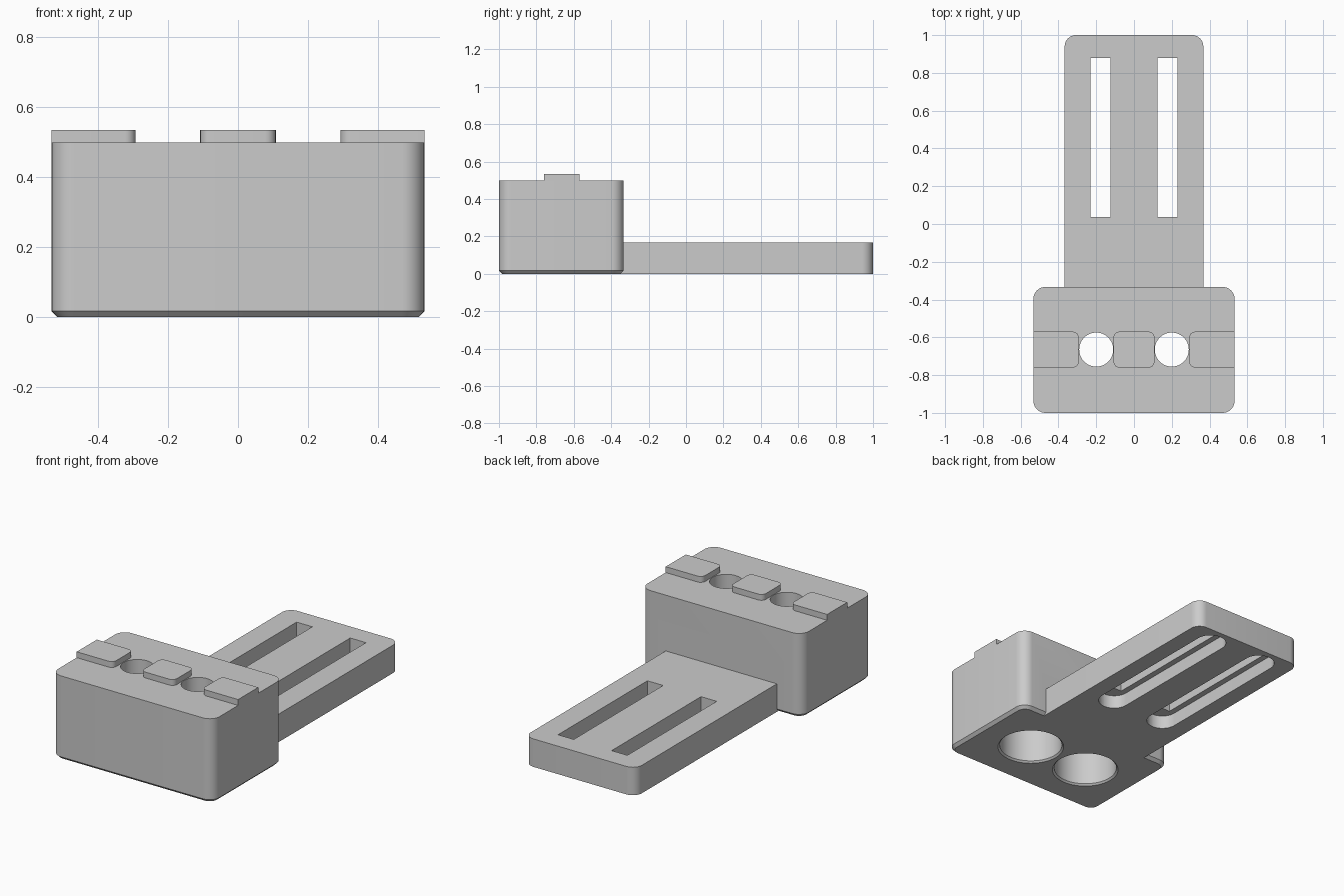
import bpy, bmesh, math

default_cube = bpy.data.objects.get("Cube")
if default_cube:
    bpy.data.objects.remove(default_cube, do_unlink=True)

grey = bpy.data.materials.new("light grey plastic")
grey.use_nodes = True
colour = (0.6, 0.6, 0.6, 1)
grey.diffuse_color = colour
grey.node_tree.nodes["Principled BSDF"].inputs["Base Color"].default_value = colour


def outline(x0, x1, y0, y1, radii, steps=10):
    """Rounded rectangle; radii start at the +x +y corner and run anticlockwise."""
    corners = [(x1, y1, -1, -1), (x0, y1, 1, -1), (x0, y0, 1, 1), (x1, y0, -1, 1)]
    points = []
    for i, ((x, y, sx, sy), r) in enumerate(zip(corners, radii)):
        n = steps if r else 0
        for k in range(n + 1):
            a = math.pi / 2 * (i + k / max(n, 1))
            points.append((x + r * (sx + math.cos(a)), y + r * (sy + math.sin(a))))
    return points


def circle(x, y, r, n=64):
    return [(x + r * math.cos(2 * math.pi * k / n), y + r * math.sin(2 * math.pi * k / n))
            for k in range(n)]


def loft(name, levels):
    """Closed solid through a list of (outline, z) levels."""
    bm = bmesh.new()
    rings = [[bm.verts.new((x, y, z)) for x, y in pts] for pts, z in levels]
    bm.faces.new(rings[0][::-1])
    bm.faces.new(rings[-1])
    for low, high in zip(rings, rings[1:]):
        for i in range(len(low)):
            j = (i + 1) % len(low)
            bm.faces.new((low[i], low[j], high[j], high[i]))
    mesh = bpy.data.meshes.new(name)
    bm.to_mesh(mesh)
    bm.free()
    mesh.materials.append(grey)
    obj = bpy.data.objects.new(name, mesh)
    bpy.context.collection.objects.link(obj)
    return obj


def combine(target, tool, operation):
    """Apply a boolean and discard the tool."""
    mod = target.modifiers.new(operation.lower(), "BOOLEAN")
    mod.operation, mod.object, mod.solver = operation, tool, "EXACT"
    bpy.context.view_layer.objects.active = target
    bpy.ops.object.modifier_apply(modifier=mod.name)
    bpy.data.objects.remove(tool, do_unlink=True)


def smooth(obj):
    bpy.ops.object.select_all(action="DESELECT")
    obj.select_set(True)
    bpy.context.view_layer.objects.active = obj
    bpy.ops.object.shade_smooth_by_angle(angle=math.radians(30))


# Block with a chamfered foot, joined to the long mounting plate
W, BACK, HOLE_Y, TOP = 0.533, -0.333, -0.665, 0.5
c = 0.017
body = loft("bracket_body", [
    (outline(-W + c, W - c, -1 + c, BACK - c, [0.065 - c] * 4), 0),
    (outline(-W, W, -1, BACK, [0.065] * 4), c),
    (outline(-W, W, -1, BACK, [0.065] * 4), TOP)])
plate = loft("mounting_plate", [
    (outline(-0.367, 0.367, -0.42, 1, [0.06, 0.06, 0, 0]), z) for z in (0, 0.167)])
combine(body, plate, "UNION")

for side in (-1, 1):
    # Stepped vertical hole: wide pocket from below, narrow hole through the top
    x = side * 0.2
    pocket = loft("pocket_cutter", [
        (circle(x, HOLE_Y, 0.195), -0.01), (circle(x, HOLE_Y, 0.175), 0.01),
        (circle(x, HOLE_Y, 0.175), 0.35)])
    combine(body, pocket, "DIFFERENCE")
    bore = loft("bore_cutter", [(circle(x, HOLE_Y, 0.09), z) for z in (0.3, 0.6)])
    combine(body, bore, "DIFFERENCE")

    # Straight slot with a round-ended recess underneath
    x = side * 0.177
    slot = loft("slot_cutter", [
        (outline(x - 0.052, x + 0.052, 0.037, 0.88, [0] * 4), z) for z in (-0.1, 0.3)])
    combine(body, slot, "DIFFERENCE")
    r = 0.087
    recess = loft("recess_cutter", [
        (outline(x - r, x + r, 0.037 - r, 0.88 + r, [r - 0.0005] * 4), z)
        for z in (-0.1, 0.08)])
    combine(body, recess, "DIFFERENCE")
smooth(body)

# Raised pads on the block, rounded only at free corners
q = 0.03
pads = [("right_pad", -W, -0.293, [q, 0, 0, q]),
        ("middle_pad", -0.108, 0.108, [q] * 4),
        ("left_pad", 0.293, W, [0, q, q, 0])]
for name, x0, x1, radii in pads:
    shape = outline(x0, x1, -0.76, -0.57, radii, 6)
    smooth(loft(name, [(shape, TOP), (shape, 0.535)]))
